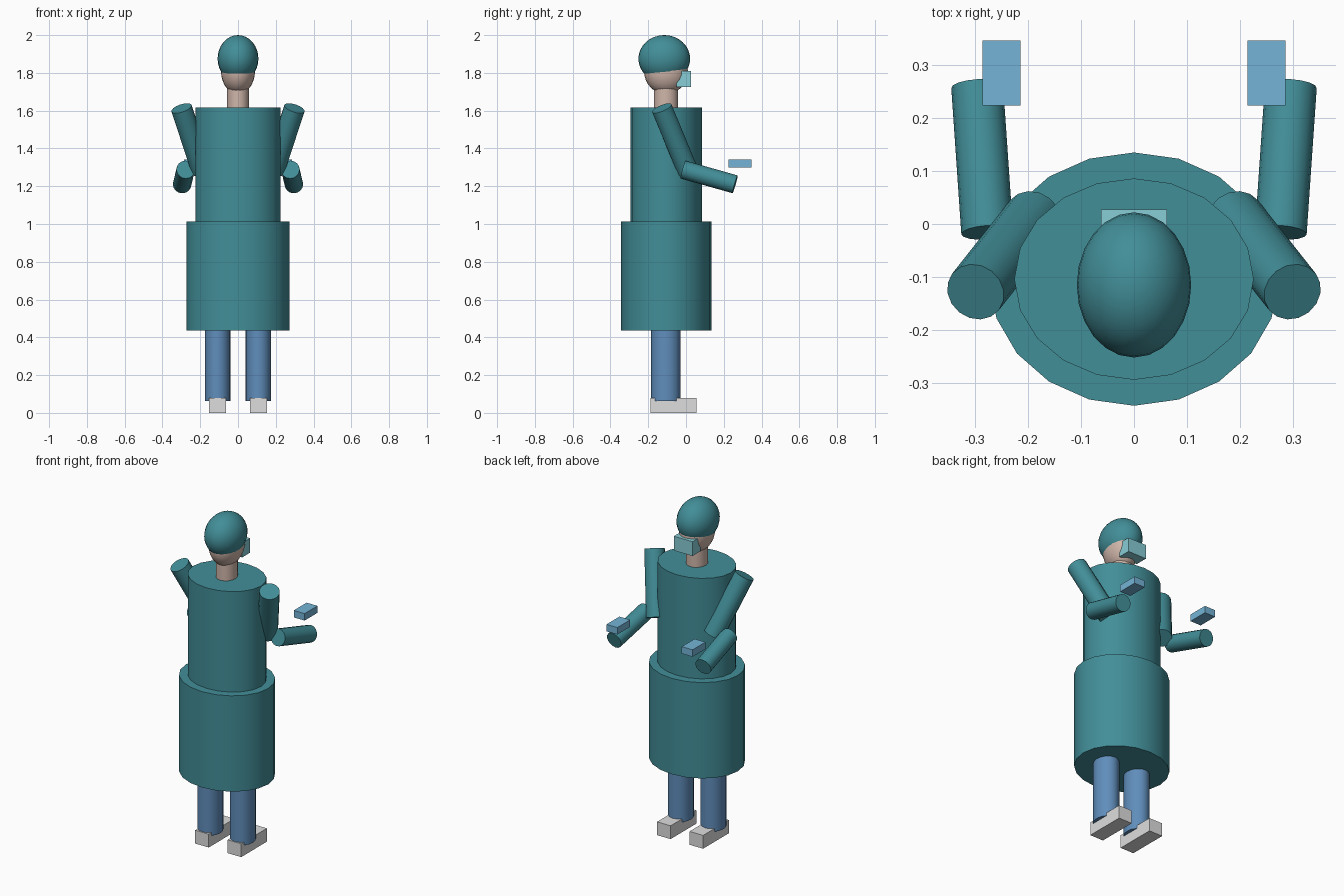
import bpy, math
from mathutils import Vector

if "Cube" in bpy.data.objects:
    bpy.data.objects.remove(bpy.data.objects["Cube"])


def srgb(c):
    return c / 12.92 if c <= 0.04045 else ((c + 0.055) / 1.055) ** 2.4


def material(name, r, g, b):
    m = bpy.data.materials.new(name)
    m.diffuse_color = (srgb(r / 255), srgb(g / 255), srgb(b / 255), 1)
    m.use_nodes = True
    m.node_tree.nodes["Principled BSDF"].inputs["Base Color"].default_value = m.diffuse_color
    return m


TEAL = material("teal_cloth", 66, 142, 152)
SKIN = material("skin", 208, 182, 170)
MASK = material("pale_cyan", 136, 205, 214)
GLOVE = material("light_blue", 116, 180, 214)
TROUSER = material("denim_blue", 96, 142, 188)
SHOE = material("off_white", 222, 222, 222)


def finish(name, mat, smooth=True):
    ob = bpy.context.object
    ob.name = name
    ob.data.materials.append(mat)
    bpy.ops.object.transform_apply(location=False, rotation=False, scale=True)
    if smooth:
        bpy.ops.object.shade_smooth_by_angle(angle=math.radians(40))
    return ob


def column(name, mat, x, y, rx, ry, z0, z1, sides=20):
    """Upright elliptical cylinder."""
    bpy.ops.mesh.primitive_cylinder_add(vertices=sides, radius=1, depth=z1 - z0,
                                        location=(x, y, (z0 + z1) / 2))
    bpy.context.object.scale = (rx, ry, 1)
    return finish(name, mat)


def limb(name, mat, a, b, r, sides=16):
    """Round cylinder between two points."""
    a, b = Vector(a), Vector(b)
    d = b - a
    bpy.ops.mesh.primitive_cylinder_add(vertices=sides, radius=r, depth=d.length,
                                        location=(a + b) / 2,
                                        rotation=d.to_track_quat('Z', 'Y').to_euler())
    return finish(name, mat)


def ellipsoid(name, mat, centre, radii):
    bpy.ops.mesh.primitive_uv_sphere_add(segments=24, ring_count=16, radius=1, location=centre)
    bpy.context.object.scale = radii
    return finish(name, mat)


def box(name, mat, lo, hi):
    lo, hi = Vector(lo), Vector(hi)
    bpy.ops.mesh.primitive_cube_add(size=1, location=(lo + hi) / 2)
    bpy.context.object.scale = hi - lo
    return finish(name, mat, smooth=False)


# Gown
column("gown_skirt", TEAL, 0, -0.104, 0.273, 0.239, 0.437, 1.013)
column("gown_torso", TEAL, 0, -0.104, 0.226, 0.190, 1.005, 1.617)

# Head, cap and face mask
column("neck", SKIN, 0, -0.106, 0.058, 0.064, 1.60, 1.74, 16)
ellipsoid("head", SKIN, (0, -0.106, 1.81), (0.09, 0.116, 0.122))
ellipsoid("cap", TEAL, (0, -0.115, 1.875), (0.108, 0.137, 0.125))
box("face_mask", MASK, (-0.062, -0.05, 1.724), (0.062, 0.027, 1.81))

# Paired limbs
for side, s in (("left", -1), ("right", 1)):
    column(f"{side}_leg", TROUSER, s * 0.108, -0.107, 0.067, 0.077, 0.062, 0.46, 16)
    x = s * 0.108
    box(f"{side}_shoe", SHOE, (x - 0.045, -0.188, 0), (x + 0.045, 0.056, 0.08))
    limb(f"{side}_upper_arm", TEAL, (s * 0.299, -0.128, 1.613), (s * 0.19, 0.01, 1.28), 0.056)
    limb(f"{side}_forearm", TEAL, (s * 0.277, -0.016, 1.288), (s * 0.296, 0.26, 1.21), 0.049)
    x = s * 0.25
    box(f"{side}_glove", GLOVE, (x - 0.036, 0.224, 1.30), (x + 0.036, 0.346, 1.342))
